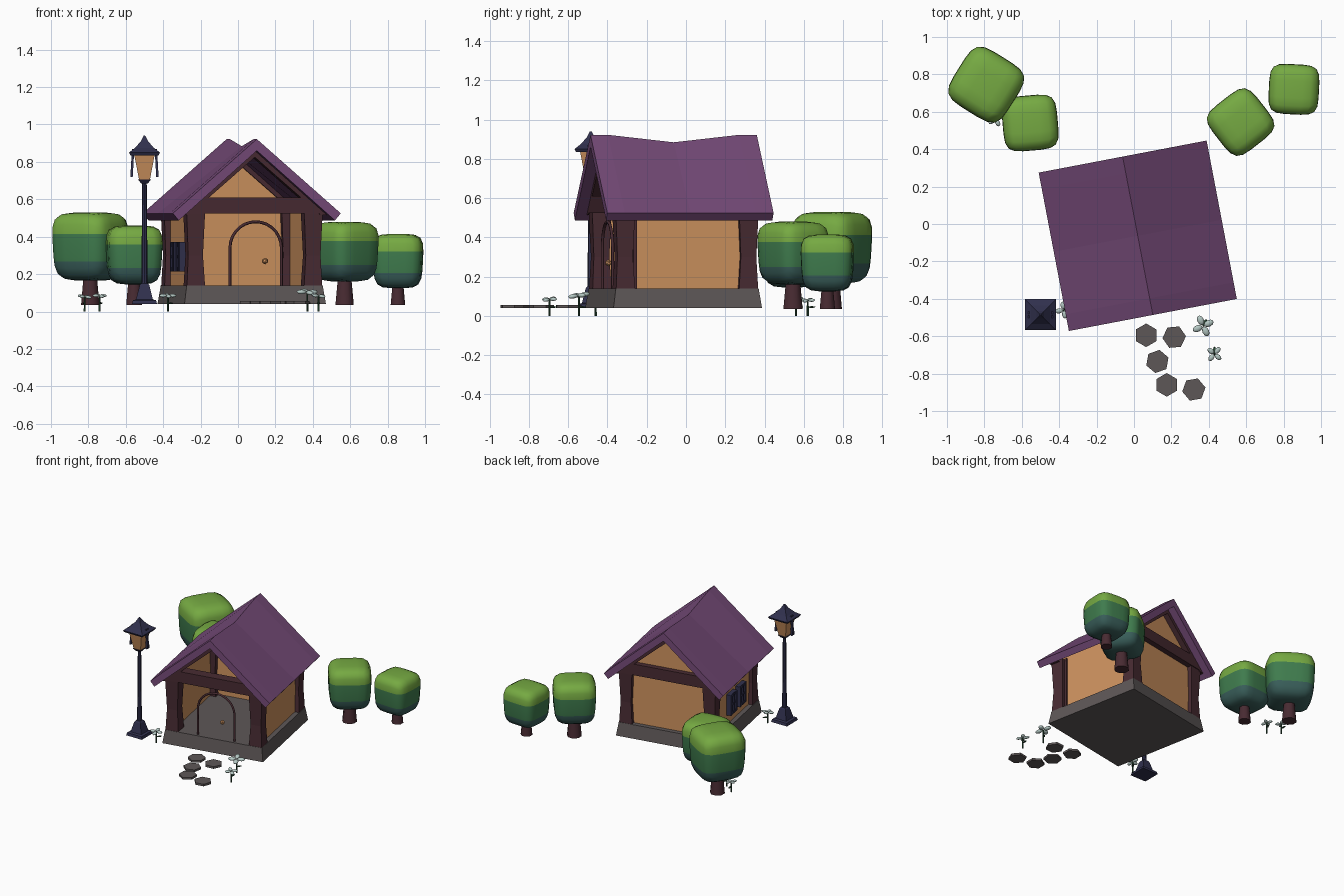
import bpy, bmesh
from math import sin, cos, pi, radians
from mathutils import Matrix, Vector

cube = bpy.data.objects.get("Cube")
if cube:
    bpy.data.objects.remove(cube)


def material(name, r, g, b):
    m = bpy.data.materials.new(name)
    m.use_nodes = True
    m.diffuse_color = (r, g, b, 1)
    m.node_tree.nodes["Principled BSDF"].inputs["Base Color"].default_value = (r, g, b, 1)
    return m


PURPLE = material("purple roof", .18, .07, .19)
TAN = material("tan plaster", .62, .29, .115)
TIMBER = material("maroon timber", .065, .024, .032)
STONE = material("grey stone", .11, .095, .095)
NAVY = material("navy iron", .03, .03, .075)
LIME = material("lime leaf", .18, .40, .055)
GREEN = material("green leaf", .05, .20, .075)
TEAL = material("dark teal leaf", .04, .11, .10)
PETAL = material("pale petal", .47, .59, .56)
STEM = material("stem green", .022, .07, .035)

HOUSE = Matrix.Translation((.02, -.063, 0)) @ Matrix.Rotation(radians(10.8), 4, 'Z')


def finish(name, bm, mats, matrix=Matrix(), smooth=None):
    bmesh.ops.recalc_face_normals(bm, faces=bm.faces)
    me = bpy.data.meshes.new(name)
    bm.to_mesh(me)
    bm.free()
    for m in mats:
        me.materials.append(m)
    ob = bpy.data.objects.new(name, me)
    ob.matrix_world = matrix
    bpy.context.collection.objects.link(ob)
    if smooth:
        bpy.ops.object.select_all(action='DESELECT')
        ob.select_set(True)
        bpy.context.view_layer.objects.active = ob
        bpy.ops.object.shade_smooth_by_angle(angle=radians(smooth))
    return ob


def loft(name, loops, mat, matrix=Matrix(), smooth=None):
    """Closed solid through a list of equal-length point loops."""
    bm = bmesh.new()
    rings = [[bm.verts.new(p) for p in loop] for loop in loops]
    n = len(loops[0])
    for a, b in zip(rings, rings[1:]):
        for i in range(n):
            bm.faces.new((a[i], a[(i + 1) % n], b[(i + 1) % n], b[i]))
    bm.faces.new(rings[0])
    bm.faces.new(rings[-1])
    return finish(name, bm, [mat], matrix, smooth)


def prism(name, profile, y0, y1, mat, matrix=HOUSE):
    return loft(name, [[(x, y, z) for x, z in profile] for y in (y0, y1)], mat, matrix)


def box(name, x0, x1, y0, y1, z0, z1, mat, matrix=HOUSE):
    return prism(name, [(x0, z0), (x1, z0), (x1, z1), (x0, z1)], y0, y1, mat, matrix)


def turned(name, sides, steps, mat, matrix, turn=0, smooth=None):
    """Stack of regular polygons given as (radius, height)."""
    angles = [turn + 2 * pi * i / sides for i in range(sides)]
    return loft(name, [[(r * cos(a), r * sin(a), z) for a in angles] for r, z in steps],
                mat, matrix, smooth)


def at(x, y, z=0, turn=0):
    return Matrix.Translation((x, y, z)) @ Matrix.Rotation(radians(turn), 4, 'Z')


ROOT2 = 2 ** .5

# Stone base and side walls; the front stays open behind the door arch
turned("stone_base", 4, [(.385 * ROOT2, .04), (.37 * ROOT2, .14)], STONE, HOUSE, pi / 4)
for side, name in ((-1, "right_wall"), (1, "left_wall")):
    a, b = sorted((side * .315, side * .335))
    box(name, a, b, -.33, .33, .14, .56, TAN)
prism("back_wall", [(-.33, .14), (.33, .14), (.33, .565), (0, .85), (-.33, .565)], .315, .335, TAN)
box("side_stud", .31, .345, -.275, -.255, .14, .54, TIMBER)

# Corner posts, tie beams and rafters
for sx in (-1, 1):
    for sy in (-1, 1):
        loops = []
        for z, inner, outer in ((.14, .27, .368), (.30, .28, .36), (.53, .27, .37)):
            loops.append([(sx * u, sy * v, z) for u, v in
                          ((inner, inner), (outer, inner), (outer, outer), (inner, outer))])
        loft("corner_post", loops, TIMBER, HOUSE)
        y0, y1 = sorted((sy * .30, sy * .375))
        if sx > 0:
            prism("tie_beam", [(-.385, .525), (.385, .525), (.30, .61), (-.30, .61)], y0, y1, TIMBER)
        prism("rafter", [(sx * .40, .515), (0, .865), (0, .825), (sx * .36, .515)], y0, y1, TIMBER)

# Roof slab with a ridge that sags at the middle
loops = []
for y, drop in ((-.431, 0), (-.34, 0), (0, .038), (.34, 0), (.431, 0)):
    loops.append([(x, y, z) for x, z in ((-.457, .525), (0, .922 - drop), (.457, .525),
                                         (.425, .487), (0, .86 - drop), (-.425, .487))])
loft("roof", loops, PURPLE, HOUSE)

# Door arch and knob
curve = bpy.data.curves.new("door_arch", 'CURVE')
curve.dimensions = '3D'
curve.bevel_depth = .008
curve.bevel_resolution = 1
path = [(.15, .14)] + [(.01 + .14 * cos(pi * i / 14), .34 + .14 * sin(pi * i / 14))
                       for i in range(15)] + [(-.13, .14)]
spline = curve.splines.new('POLY')
spline.points.add(len(path) - 1)
for p, (x, z) in zip(spline.points, path):
    p.co = (x, -.345, z, 1)
curve.materials.append(TIMBER)
arch = bpy.data.objects.new("door_arch", curve)
arch.matrix_world = HOUSE
bpy.context.collection.objects.link(arch)
bm = bmesh.new()
bmesh.ops.create_icosphere(bm, subdivisions=1, radius=.018)
finish("door_knob", bm, [TAN], HOUSE @ at(.06, -.35, .27))

# Two barred windows on the right wall
for y in (-.107, .05):
    for i in (-1, 0, 1):
        w = .007 if i == 0 else .011
        box("window_upright", -.37, -.33, y + i * .043 - w, y + i * .043 + w, .215, .37, NAVY)
        h = .292 + i * .068
        box("window_rail", -.367, -.33, y - .052, y + .052, h - w, h + w, NAVY)

# Street lamp
LAMP = at(-.5, -.485)
D = ROOT2
turned("lamp_foot", 4, [(.067 * D, .04), (.062 * D, .06), (.045 * D, .065),
                        (.026 * D, .14), (.018 * D, .15)], NAVY, LAMP, pi / 4)
turned("lamp_pole", 8, [(.017, .14), (.012, .69)], NAVY, LAMP)
turned("lamp_cup", 4, [(.018 * D, .685), (.034 * D, .705)], NAVY, LAMP, pi / 4)
turned("lamp_glass", 4, [(.028 * D, .70), (.055 * D, .84)], TAN, LAMP, pi / 4)
for k in range(4):
    turned("lamp_bar", 4, [(.009, .70), (.009, .845)], NAVY,
           LAMP @ Matrix.Rotation(k * pi / 2 + pi / 4, 4, 'Z')
           @ Matrix(((1, 0, .2 * D, -.11 * D), (0, 1, 0, 0), (0, 0, 1, 0), (0, 0, 0, 1))))
turned("lamp_cap", 4, [(.075 * D, .835), (.083 * D, .85), (.05 * D, .875),
                       (.02 * D, .91), (.004 * D, .94)], NAVY, LAMP, pi / 4)


# Trees: rounded boxes cut into three leaf bands
def tree(x, y, half, z0, z1, turn, trunk):
    bm = bmesh.new()
    bmesh.ops.create_cube(bm, size=2)
    bmesh.ops.subdivide_edges(bm, edges=bm.edges[:], cuts=5, use_grid_fill=True)
    for v in bm.verts:
        v.co /= sum(abs(c) ** 4.5 for c in v.co) ** (1 / 4.5)
        grow = .95 + .05 * v.co.z
        v.co = Vector((v.co.x * half * grow, v.co.y * half * grow,
                       z0 + (v.co.z + 1) * (z1 - z0) / 2))
    cuts = [z0 + (z1 - z0) * f for f in (.28, .68)]
    for z in cuts:
        bmesh.ops.bisect_plane(bm, geom=bm.verts[:] + bm.edges[:] + bm.faces[:],
                               plane_co=(0, 0, z), plane_no=(0, 0, 1), dist=1e-5)
    for f in bm.faces:
        f.material_index = sum(f.calc_center_median().z > z for z in cuts)
    finish("tree_leaves", bm, [TEAL, GREEN, LIME], at(x, y, 0, turn), 60)
    turned("tree_trunk", 8, [(trunk, .035), (trunk * .7, z0 + .04)], TIMBER, at(x, y), pi / 8, 50)


tree(-.79, .745, .178, .165, .53, -32, .053)
tree(-.555, .54, .153, .145, .46, 5, .046)
tree(.57, .545, .156, .16, .48, 38, .053)
tree(.855, .72, .139, .125, .415, -3, .042)

# Stepping stones
for x, y, turn in ((.065, -.595, 30), (.215, -.605, 5), (.125, -.735, 20),
                   (.175, -.86, 30), (.32, -.885, 10)):
    turned("stepping_stone", 6, [(.063, .04), (.063, .056)], STONE, at(x, y, 0, turn))

# Flowers
for x, y, z, size, turn in ((.37, -.545, .105, .06, 25), (.43, -.695, .085, .046, 50),
                            (-.375, -.46, .085, .046, 10), (-.74, .56, .085, .042, 30),
                            (-.82, .62, .08, .042, 60)):
    head = at(x, y, z, turn) @ Matrix.Rotation(.15, 4, 'X')
    turned("flower_stem", 5, [(.006, 0), (.005, z)], STEM, at(x, y))
    bm = bmesh.new()
    bmesh.ops.create_icosphere(bm, subdivisions=1, radius=1,
                               matrix=Matrix.Translation((.02, 0, .045)) @ Matrix.Diagonal((.022, .009, .005, 1)))
    finish("flower_leaf", bm, [STEM], at(x, y, 0, turn + 40))
    bm = bmesh.new()
    for k in range(4):
        bmesh.ops.create_icosphere(
            bm, subdivisions=2, radius=size,
            matrix=Matrix.Rotation(k * pi / 2, 4, 'Z') @ Matrix.Translation((size * .55, 0, 0))
            @ Matrix.Diagonal((.46, .3, .2, 1)))
    finish("flower_head", bm, [PETAL], head, 60)
